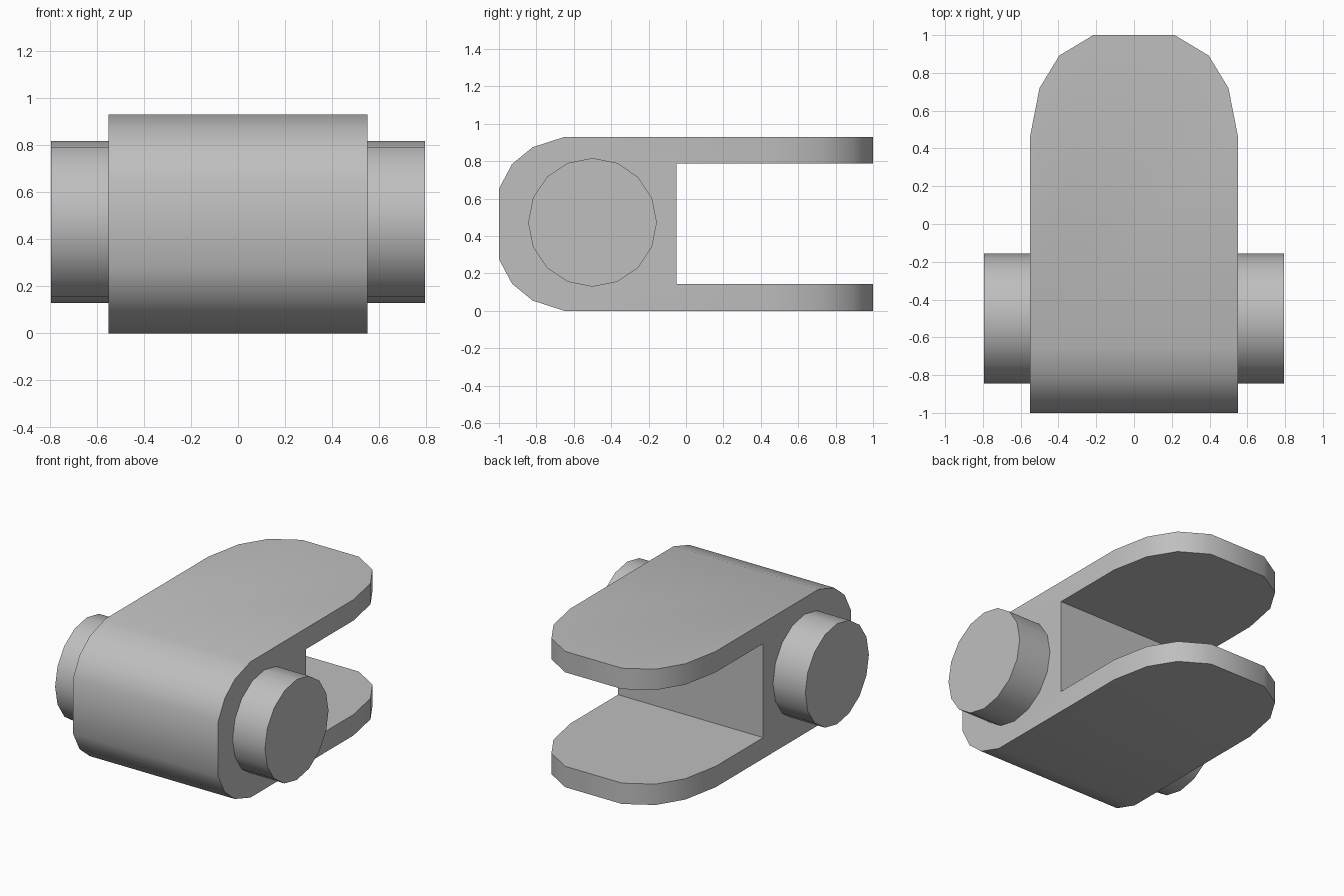
import bpy, bmesh, math
from mathutils import Vector

default = bpy.data.objects.get("Cube")
if default:
    bpy.data.objects.remove(default, do_unlink=True)

grey = bpy.data.materials.new("plain grey")
grey.use_nodes = True
colour = (0.52, 0.52, 0.52, 1)
grey.diffuse_color = colour
grey.node_tree.nodes["Principled BSDF"].inputs["Base Color"].default_value = colour


def extrude_outline(name, points, direction):
    """Extrude a flat 3D outline along a vector into a solid."""
    bm = bmesh.new()
    face = bm.faces.new([bm.verts.new(p) for p in points])
    result = bmesh.ops.extrude_face_region(bm, geom=[face], use_keep_orig=True)
    moved = [g for g in result["geom"] if isinstance(g, bmesh.types.BMVert)]
    bmesh.ops.translate(bm, verts=moved, vec=Vector(direction))
    bmesh.ops.recalc_face_normals(bm, faces=bm.faces)
    mesh = bpy.data.meshes.new(name)
    bm.to_mesh(mesh)
    bm.free()
    mesh.materials.append(grey)
    obj = bpy.data.objects.new(name, mesh)
    bpy.context.collection.objects.link(obj)
    return obj


def make_active(obj):
    bpy.ops.object.select_all(action="DESELECT")
    obj.select_set(True)
    bpy.context.view_layer.objects.active = obj


HEIGHT, HALF_WIDTH, PRONG = 0.93, 0.55, 0.143
MID = HEIGHT / 2

# Clevis body: mirrored side profile with a rounded front and an open back slot
lower = [(-0.05, PRONG), (1.1, PRONG), (1.1, 0), (-0.65, 0),
         (-0.82, 0.055), (-0.93, 0.145), (-1, 0.277)]
profile = lower + [(y, HEIGHT - z) for y, z in reversed(lower)]
body = extrude_outline("clevis_body", [(-HALF_WIDTH, y, z) for y, z in profile],
                       (2 * HALF_WIDTH, 0, 0))

# Trim the prong tips to a rounded plan outline
half = [(0.877, -1.2), (0.55, 0.465), (0.5, 0.72), (0.395, 0.892), (0.215, 1)]
plan = half + [(-x, y) for x, y in reversed(half)]
cutter = extrude_outline("tip_cutter", [(x, y, -0.2) for x, y in plan], (0, 0, 1.4))
cutter.hide_render = True
trim = body.modifiers.new("Rounded tips", "BOOLEAN")
trim.operation = "INTERSECT"
trim.solver = "EXACT"
trim.object = cutter
make_active(body)
bpy.ops.object.modifier_apply(modifier=trim.name)
bpy.data.objects.remove(cutter, do_unlink=True)

# Pivot pin running through the body and out of both sides
SIDES, RADIUS, REACH = 16, 0.344, 0.795
ring = [(-REACH, -0.5 + RADIUS * math.cos(a), MID + 0.008 + RADIUS * math.sin(a))
        for a in (math.tau * i / SIDES for i in range(SIDES))]
pin = extrude_outline("pivot_pin", ring, (2 * REACH, 0, 0))

# Smooth the rounded bands, keep the flat borders sharp
for part in (body, pin):
    make_active(part)
    bpy.ops.object.shade_smooth_by_angle(angle=math.radians(35))
